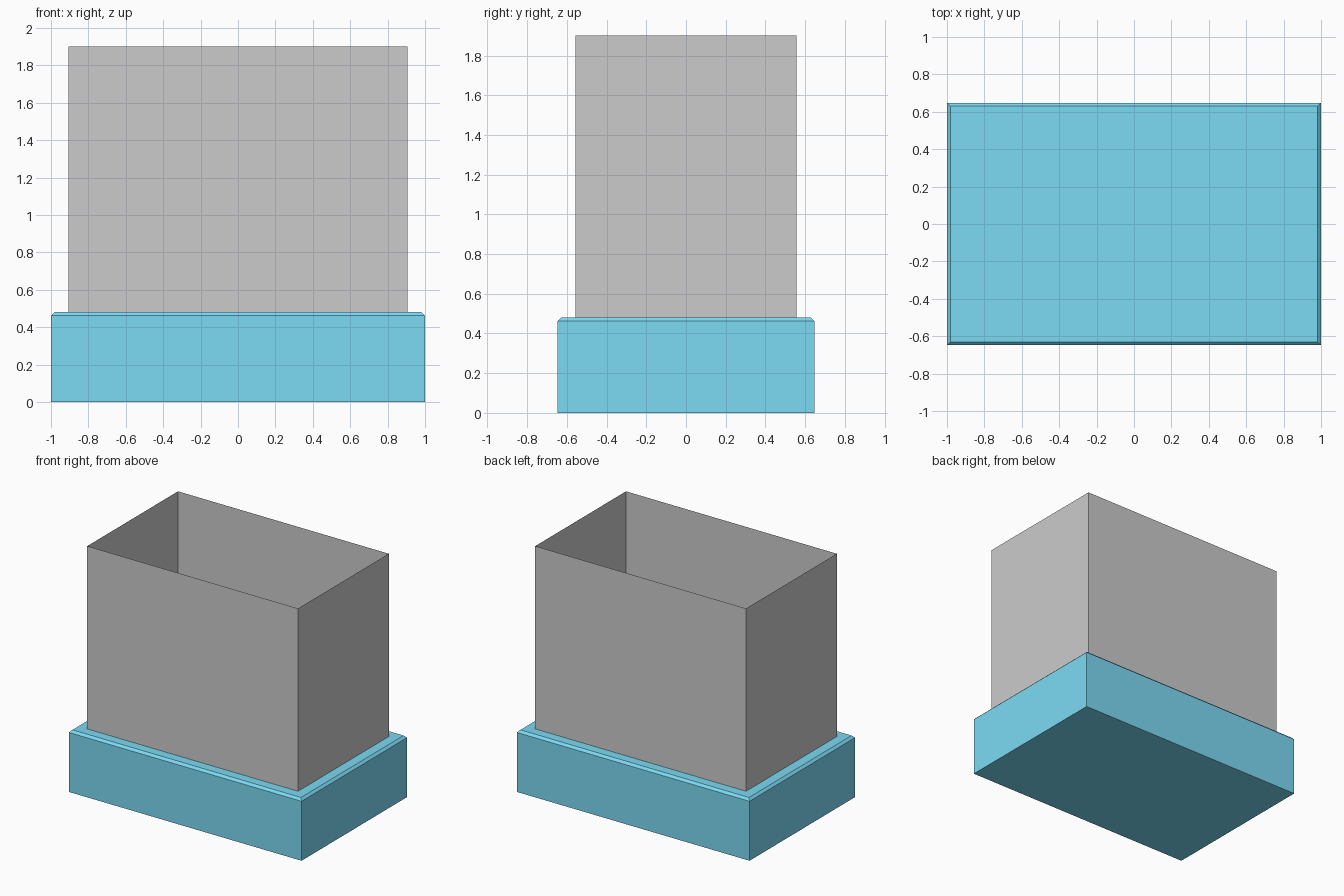
import bpy, bmesh

if "Cube" in bpy.data.objects:
    bpy.data.objects.remove(bpy.data.objects["Cube"])


def ring(bm, x, y, z):
    """Rectangular loop of four vertices at height z."""
    return [bm.verts.new((sx * x, sy * y, z))
            for sx, sy in ((-1, -1), (1, -1), (1, 1), (-1, 1))]


def stacked_box(name, levels, bottom=True, top=True):
    """Skin rectangular levels (half x, half y, z) into one object."""
    bm = bmesh.new()
    rings = [ring(bm, *level) for level in levels]
    for low, high in zip(rings, rings[1:]):
        for i in range(4):
            j = (i + 1) % 4
            bm.faces.new((low[i], low[j], high[j], high[i]))
    if bottom:
        bm.faces.new(rings[0][::-1])
    if top:
        bm.faces.new(rings[-1])
    mesh = bpy.data.meshes.new(name)
    bm.to_mesh(mesh)
    bm.free()
    obj = bpy.data.objects.new(name, mesh)
    bpy.context.collection.objects.link(obj)
    return obj


HX, HY, TOP, CHAMFER = 1.0, 0.648, 0.48, 0.018

# Solid base with a chamfered top edge
base = stacked_box("base", [
    (HX, HY, 0),
    (HX, HY, TOP - CHAMFER),
    (HX - CHAMFER, HY - CHAMFER, TOP),
])
blue = bpy.data.materials.new("blue")
blue.diffuse_color = (0.2, 0.7, 0.9, 1)
blue.use_nodes = True
blue.node_tree.nodes["Principled BSDF"].inputs["Base Color"].default_value = blue.diffuse_color
base.data.materials.append(blue)

# Thin-walled enclosure, open at the top
stacked_box("enclosure_walls", [(0.906, 0.557, TOP), (0.906, 0.557, 1.9)],
            bottom=False, top=False)
